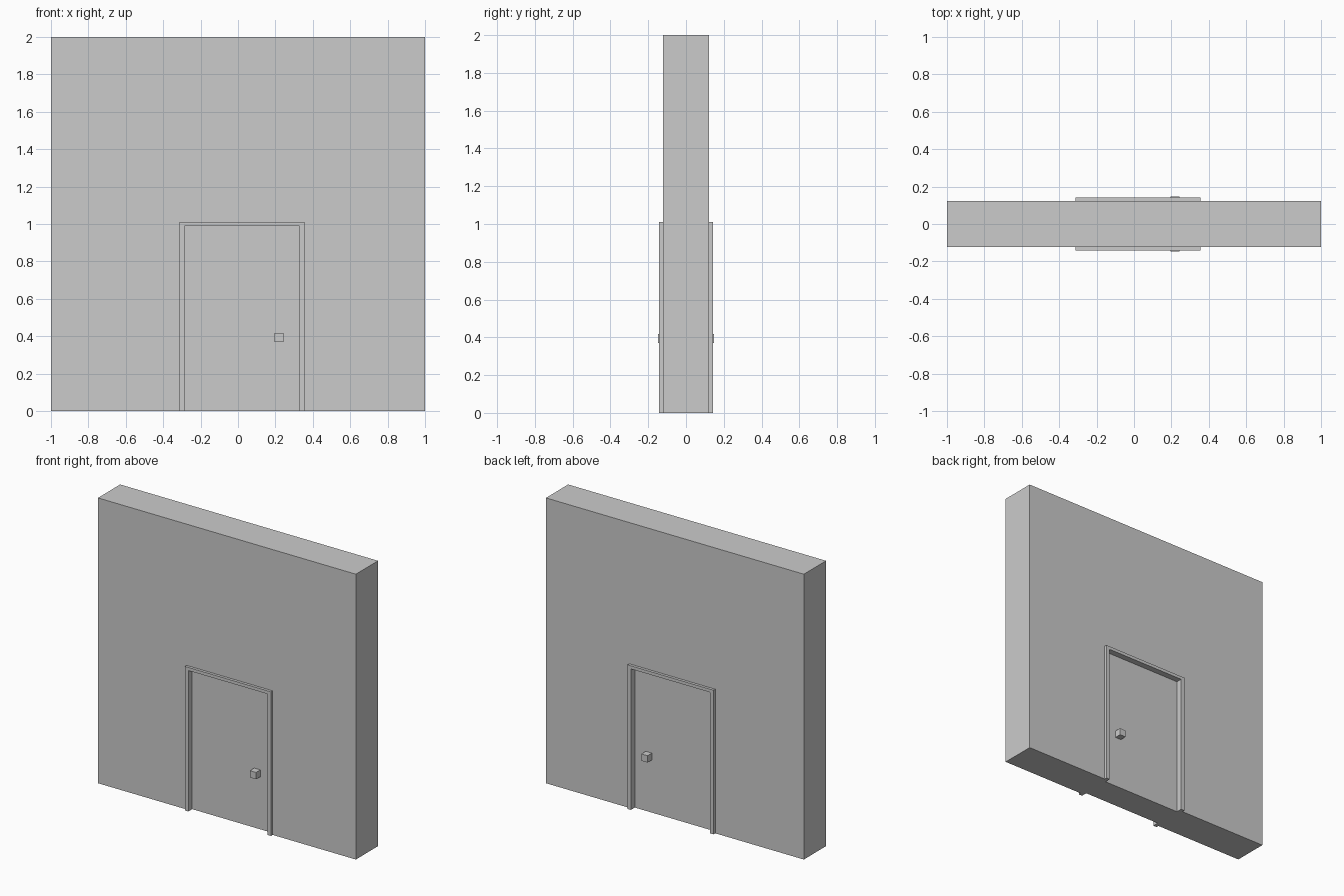
import bpy
import bmesh

default = bpy.data.objects.get("Cube")
if default:
    bpy.data.objects.remove(default, do_unlink=True)

grey = bpy.data.materials.new("plain grey")
grey.use_nodes = True
GREY = (0.6, 0.6, 0.6, 1.0)
grey.diffuse_color = GREY
grey.node_tree.nodes["Principled BSDF"].inputs["Base Color"].default_value = GREY


def extrude_profile(name, profile, y0, y1):
    """Extrude an x/z outline along y, from y0 to y1."""
    bm = bmesh.new()
    face = bm.faces.new([bm.verts.new((x, y0, z)) for x, z in profile])
    result = bmesh.ops.extrude_face_region(bm, geom=[face])
    moved = [v for v in result["geom"] if isinstance(v, bmesh.types.BMVert)]
    bmesh.ops.translate(bm, vec=(0, y1 - y0, 0), verts=moved)
    bmesh.ops.recalc_face_normals(bm, faces=bm.faces)
    mesh = bpy.data.meshes.new(name)
    bm.to_mesh(mesh)
    bm.free()
    mesh.materials.append(grey)
    obj = bpy.data.objects.new(name, mesh)
    bpy.context.collection.objects.link(obj)
    return obj


def rect(x0, x1, z0, z1):
    return [(x0, z0), (x1, z0), (x1, z1), (x0, z1)]


def arch(outer, inner):
    """Upside-down U outline between two (left, right, top) openings."""
    (ol, o_r, ot), (il, ir, it) = outer, inner
    return [(ol, 0), (ol, ot), (o_r, ot), (o_r, 0),
            (ir, 0), (ir, it), (il, it), (il, 0)]


WALL = (-1.0, 1.0, 2.0)
FRAME_OUT = (-0.313, 0.355, 1.01)
FRAME_IN = (-0.286, 0.328, 0.988)
WALL_Y, FRAME_Y, DOOR_Y, KNOB_Y = 0.123, 0.142, 0.099, 0.147

# Wall with door opening, frame lining it, and recessed door
extrude_profile("wall", arch(WALL, FRAME_OUT), -WALL_Y, WALL_Y)
extrude_profile("door_frame", arch(FRAME_OUT, FRAME_IN), -FRAME_Y, FRAME_Y)
left, right, top = FRAME_IN
extrude_profile("door", rect(left, right, 0, top), -DOOR_Y, DOOR_Y)

# Square knob on each side of the door
for name, side in (("front_knob", -1), ("back_knob", 1)):
    extrude_profile(name, rect(0.195, 0.243, 0.369, 0.417),
                    side * DOOR_Y, side * KNOB_Y)
